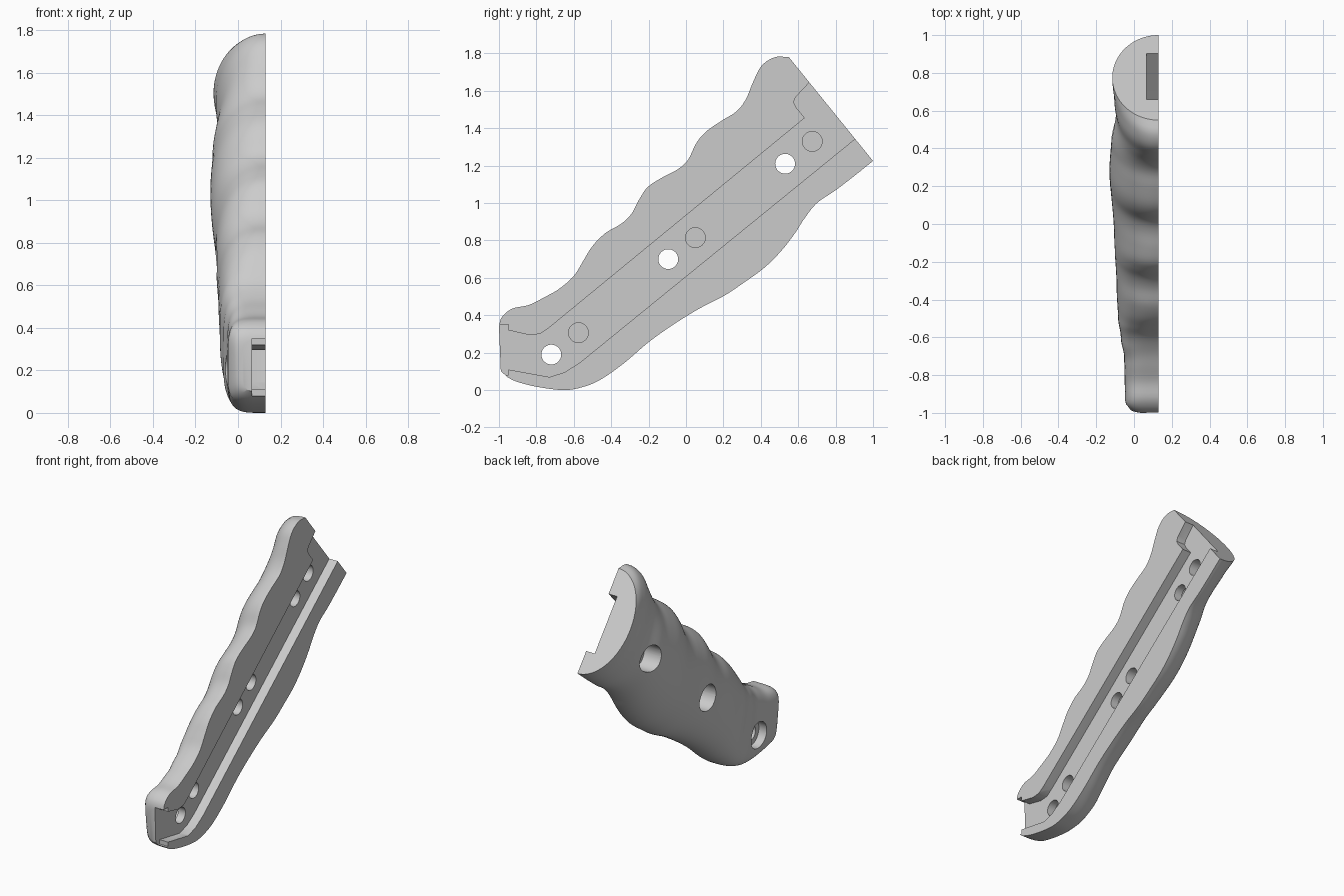
import bpy
import bmesh
import math
from mathutils import Vector

if "Cube" in bpy.data.objects:
    bpy.data.objects.remove(bpy.data.objects["Cube"], do_unlink=True)

FLAT_X = 0.13       # inner mating face
FLOOR_X = 0.065     # floor of the tang channel
STATIONS = 110
AROUND = 44

# Finger-side and palm-side profiles in (y, z), from the butt to the open end
finger_side = [(-1, .34), (-.985, .39), (-.93, .435), (-.84, .455), (-.76, .495), (-.68, .54),
               (-.6, .61), (-.55, .69), (-.5, .77), (-.43, .84), (-.345, .89), (-.29, .945),
               (-.25, 1.02), (-.205, 1.085), (-.13, 1.135), (-.045, 1.18), (.01, 1.23),
               (.055, 1.32), (.105, 1.38), (.19, 1.44), (.27, 1.49), (.32, 1.555),
               (.36, 1.65), (.405, 1.735), (.475, 1.78), (.55, 1.78)]
palm_side = [(-.99, .1), (-.93, .055), (-.81, .02), (-.65, 0), (-.54, .02), (-.45, .06),
             (-.33, .145), (-.195, .26), (-.06, .355), (.07, .435), (.205, .505), (.31, .575),
             (.42, .655), (.51, .745), (.58, .835), (.635, .92), (.7, 1), (.795, 1.065),
             (.9, 1.145), (1, 1.225)]
# Thickness and squareness of the cross-section along the grip
thickness = [(0, .11), (.015, .15), (.045, .178), (.15, .182), (.2, .2), (.26, .215), (.35, .222),
             (.5, .235), (.7, .26), (.8, .25), (.89, .224), (.95, .235), (1, .245)]
squareness = [(0, 5), (.12, 4.5), (.35, 2.5), (.6, 2.1), (1, 2)]
# Outline of the channel for the tang, running out past both ends
channel_outline = [(-.95, .35), (-.95, .32), (-.84, .295), (-.78, .3), (-.73, .335),
                   (.635, 1.455), (.59, 1.51), (.575, 1.54), (.585, 1.565), (.655, 1.64),
                   (.75, 1.745), (1.035, 1.45), (-.57, .145), (-.65, .095), (-.73, .07),
                   (-.95, .11), (-.95, .08), (-1.05, .08), (-1.05, .35)]
screw_holes = [(.53, 1.21), (-.095, .7), (-.72, .19)]
pin_holes = [(.675, 1.33), (.05, .815), (-.575, .307)]


def catmull(a, b, c, d, t):
    return 0.5 * (2 * b + (c - a) * t + (2 * a - 5 * b + 4 * c - d) * t ** 2
                  + (3 * b - a - 3 * c + d) * t ** 3)


def smooth_path(points, count):
    """Spline through the points, resampled at even arc length."""
    pts = [Vector(p) for p in points]
    pts = [2 * pts[0] - pts[1]] + pts + [2 * pts[-1] - pts[-2]]
    dense = [catmull(*pts[i:i + 4], s / 12) for i in range(len(pts) - 3) for s in range(12)]
    dense.append(pts[-2])
    lengths = [0.0]
    for p, q in zip(dense, dense[1:]):
        lengths.append(lengths[-1] + (q - p).length)
    result, k = [], 0
    for i in range(count):
        target = lengths[-1] * i / (count - 1)
        while k < len(dense) - 2 and lengths[k + 1] < target:
            k += 1
        f = (target - lengths[k]) / (lengths[k + 1] - lengths[k])
        result.append(dense[k].lerp(dense[k + 1], f))
    return result


def ease(keys, t):
    """Smoothly interpolated value from a short key list."""
    for (t0, a), (t1, b) in zip(keys, keys[1:]):
        if t <= t1:
            f = (t - t0) / (t1 - t0)
            return a + (b - a) * f * f * (3 - 2 * f)
    return keys[-1][1]


def make_object(name, bm):
    bmesh.ops.recalc_face_normals(bm, faces=bm.faces)
    mesh = bpy.data.meshes.new(name)
    bm.to_mesh(mesh)
    bm.free()
    obj = bpy.data.objects.new(name, mesh)
    bpy.context.collection.objects.link(obj)
    return obj


def prism(name, outline, x0, x1):
    """Extrude a (y, z) outline along x."""
    bm = bmesh.new()
    face = bm.faces.new([bm.verts.new((x0, y, z)) for y, z in outline])
    moved = bmesh.ops.extrude_face_region(bm, geom=[face])["geom"]
    verts = [g for g in moved if isinstance(g, bmesh.types.BMVert)]
    bmesh.ops.translate(bm, verts=verts, vec=(x1 - x0, 0, 0))
    return make_object(name, bm)


def round_cutter(name, centre, radius, x0, x1):
    angles = [math.tau * i / 40 for i in range(40)]
    ring = [(centre[0] + radius * math.cos(a), centre[1] + radius * math.sin(a)) for a in angles]
    return prism(name, ring, x0, x1)


# Grip half: half-round sections lofted between the two profiles
bm = bmesh.new()
rows = []
paths = zip(smooth_path(finger_side, STATIONS), smooth_path(palm_side, STATIONS))
for i, (top, low) in enumerate(paths):
    t = i / (STATIONS - 1)
    depth, power = ease(thickness, t), 2 / ease(squareness, t)
    row = []
    for j in range(AROUND + 1):
        a = math.pi * j / AROUND
        c, s = math.cos(a), max(math.sin(a), 0.0)
        if j in (0, AROUND):
            s = 0.0
        across = math.copysign(abs(c) ** power, c)
        p = (top + low) / 2 + (top - low) / 2 * across
        row.append(bm.verts.new((FLAT_X - depth * s ** power, p.x, p.y)))
    rows.append(row)
for r0, r1 in zip(rows, rows[1:]):
    for j in range(AROUND):
        bm.faces.new((r0[j], r0[j + 1], r1[j + 1], r1[j]))
    bm.faces.new((r0[AROUND], r0[0], r1[0], r1[AROUND]))
bm.faces.new(rows[0])
bm.faces.new(rows[-1])
grip = make_object("grip_half", bm)

# Cutters: tang channel, stepped screw holes, blind pin holes
cutters = [prism("channel_cutter", channel_outline, FLOOR_X, 0.3)]
for c in screw_holes:
    cutters.append(round_cutter("screw_cutter", c, 0.053, -0.3, 0.3))
    cutters.append(round_cutter("screw_head_cutter", c, 0.09, -0.3, 0.01))
for c in pin_holes:
    cutters.append(round_cutter("pin_cutter", c, 0.053, -0.02, 0.3))
for cutter in cutters:
    cutter.hide_render = True
    mod = grip.modifiers.new(cutter.name, "BOOLEAN")
    mod.operation = "DIFFERENCE"
    mod.solver = "EXACT"
    mod.object = cutter

# Bake the cuts and drop the cutters
bpy.context.view_layer.update()
evaluated = grip.evaluated_get(bpy.context.evaluated_depsgraph_get())
carved = bpy.data.meshes.new_from_object(evaluated)
grip.modifiers.clear()
grip.data = carved
for cutter in cutters:
    bpy.data.objects.remove(cutter, do_unlink=True)

# Single plain grey
grey = bpy.data.materials.new("plain_grey")
grey.use_nodes = True
colour = (0.6, 0.6, 0.6, 1)
grey.diffuse_color = colour
grey.node_tree.nodes["Principled BSDF"].inputs["Base Color"].default_value = colour
carved.materials.clear()
carved.materials.append(grey)

bpy.ops.object.select_all(action="DESELECT")
grip.select_set(True)
bpy.context.view_layer.objects.active = grip
bpy.ops.object.shade_smooth_by_angle(angle=math.radians(35))
